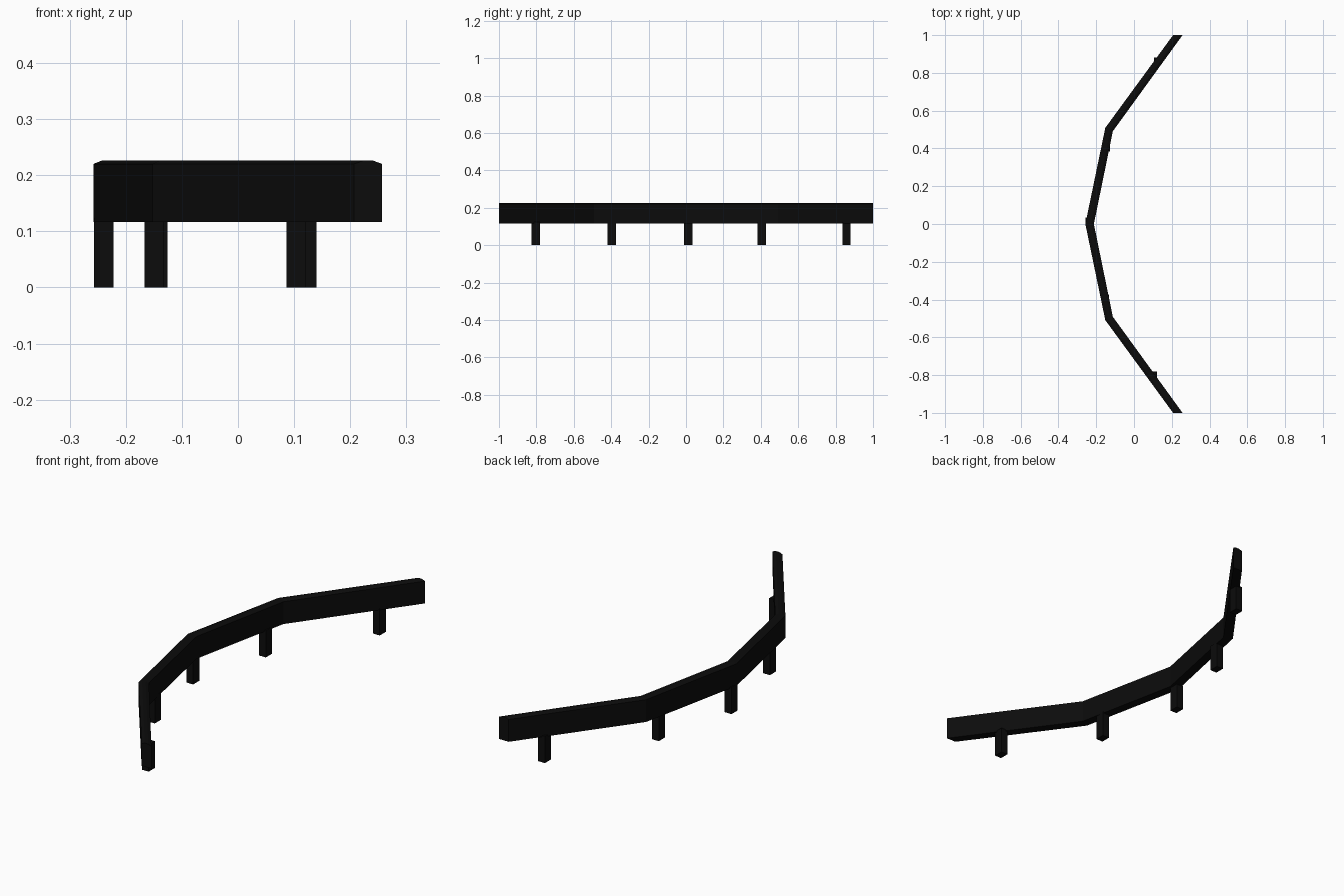
import bpy, bmesh

if "Cube" in bpy.data.objects:
    bpy.data.objects.remove(bpy.data.objects["Cube"])

mat = bpy.data.materials.new("near black")
mat.diffuse_color = (0.0035, 0.0035, 0.0035, 1)
mat.use_nodes = True
mat.node_tree.nodes["Principled BSDF"].inputs["Base Color"].default_value = mat.diffuse_color


def finish(name, bm):
    bmesh.ops.recalc_face_normals(bm, faces=bm.faces)
    mesh = bpy.data.meshes.new(name)
    bm.to_mesh(mesh)
    bm.free()
    mesh.materials.append(mat)
    obj = bpy.data.objects.new(name, mesh)
    bpy.context.collection.objects.link(obj)
    return obj


# bent rail: centre line (x, y) and half-width vector at each mitred joint
half = [(-0.235, 0.0, 0.0225, 0.0), (-0.132, 0.5, 0.020, -0.009), (0.232, 1.0, 0.025, 0.0)]
path = [(x, -y, dx, -dy) for x, y, dx, dy in reversed(half[1:])] + half
# cross-section (across, z) with bevelled top edges
section = [(-1, 0.117), (1, 0.117), (1, 0.220), (0.35, 0.226), (-0.35, 0.226), (-1, 0.220)]

bm = bmesh.new()
rings = [[bm.verts.new((x + s * dx, y + s * dy, z)) for s, z in section]
         for x, y, dx, dy in path]
n = len(section)
for a, b in zip(rings, rings[1:]):
    for i in range(n):
        j = (i + 1) % n
        bm.faces.new((a[i], a[j], b[j], b[i]))
bm.faces.new(rings[0])
bm.faces.new(rings[-1])
finish("rail", bm)

# square-set posts under the rail
POST = (0.035, 0.045, 0.124)
for k, (x, y) in enumerate([(0.1035, -0.803), (-0.1495, -0.397), (-0.2395, 0.012),
                            (-0.1435, 0.406), (0.1225, 0.858)]):
    bm = bmesh.new()
    bmesh.ops.create_cube(bm, size=1)
    bmesh.ops.scale(bm, vec=POST, verts=bm.verts)
    bmesh.ops.translate(bm, vec=(x, y, POST[2] / 2), verts=bm.verts)
    finish(f"post_{k + 1}", bm)
